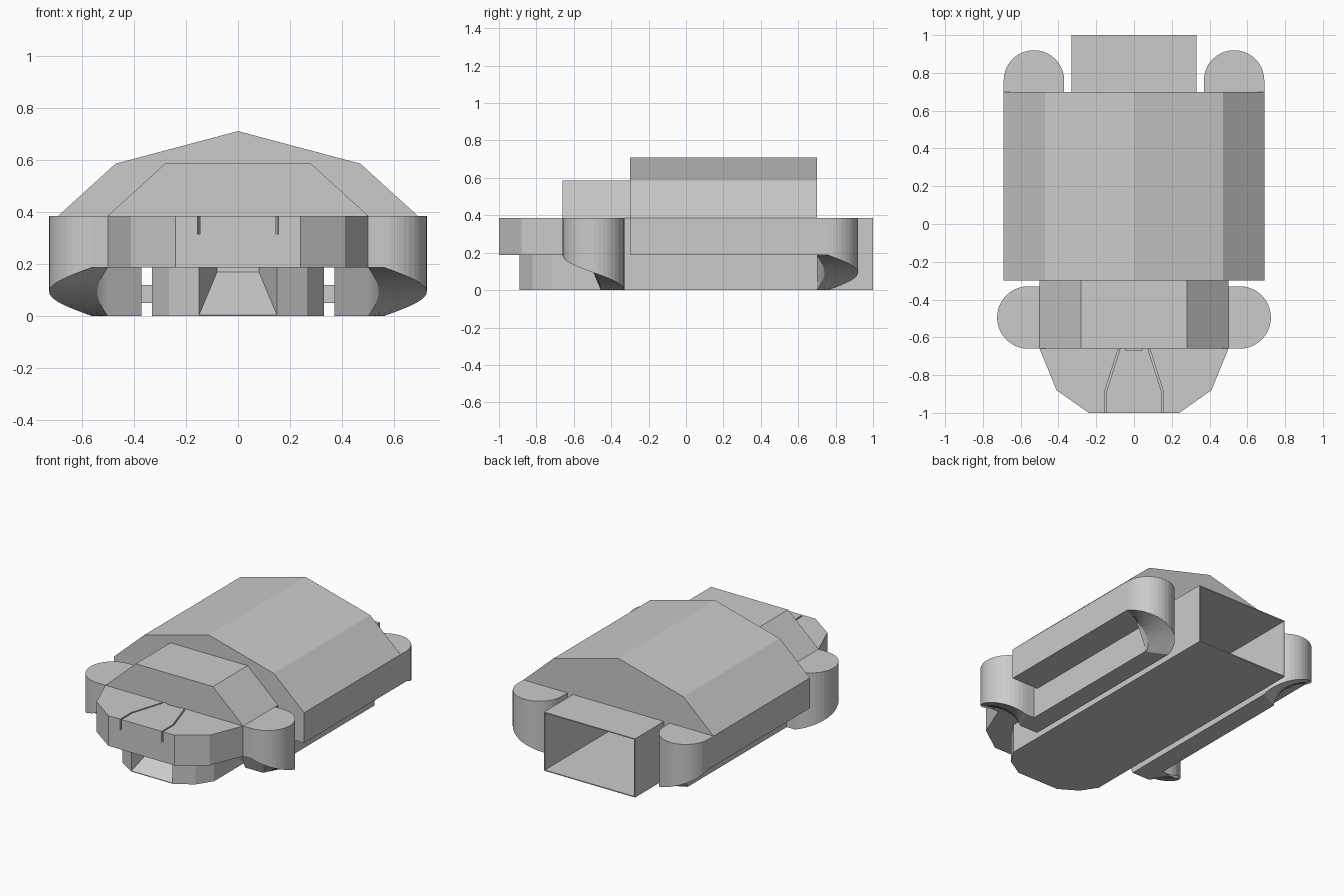
import bpy, bmesh, math

cube = bpy.data.objects.get("Cube")
if cube:
    bpy.data.objects.remove(cube)

grey = bpy.data.materials.new("plain_grey")
grey.use_nodes = True
grey.diffuse_color = (0.6, 0.6, 0.6, 1)
grey.node_tree.nodes["Principled BSDF"].inputs["Base Color"].default_value = grey.diffuse_color

BASE, DECK = 0.187, 0.385   # underside of the overhang, top of the side walls


def finish(name, bm):
    bmesh.ops.recalc_face_normals(bm, faces=bm.faces)
    mesh = bpy.data.meshes.new(name)
    bm.to_mesh(mesh)
    bm.free()
    mesh.materials.append(grey)
    obj = bpy.data.objects.new(name, mesh)
    bpy.context.collection.objects.link(obj)
    return obj


def hull(name, points):
    """Convex solid around a few points."""
    bm = bmesh.new()
    for p in points:
        bm.verts.new(p)
    bmesh.ops.convex_hull(bm, input=bm.verts[:])
    bmesh.ops.dissolve_limit(bm, angle_limit=0.001, verts=bm.verts[:], edges=bm.edges[:])
    return finish(name, bm)


def box(name, x0, x1, y0, y1, z0, z1):
    return hull(name, [(x, y, z) for x in (x0, x1) for y in (y0, y1) for z in (z0, z1)])


def mirrored(half):
    return half + [(-a, b) for a, b in half]


def along_y(name, half, y0, y1):
    return hull(name, [(x, y, z) for x, z in mirrored(half) for y in (y0, y1)])


def upright(name, half, z0, z1):
    return hull(name, [(x, y, z) for x, y in mirrored(half) for z in (z0, z1)])


def carve(obj, cutters):
    for c in cutters:
        c.hide_render = True
        m = obj.modifiers.new("cut", 'BOOLEAN')
        m.operation, m.solver, m.object = 'DIFFERENCE', 'EXACT', c
    bpy.context.view_layer.update()
    dg = bpy.context.evaluated_depsgraph_get()
    mesh = bpy.data.meshes.new_from_object(obj.evaluated_get(dg))
    obj.modifiers.clear()
    obj.data = mesh


def fender(name, place, r, steps=20):
    """Rounded pod whose underside is a half-turn spiral ramp."""
    bm = bmesh.new()
    outer, inner = [(0, r, BASE)], [(0, 0.04, BASE)]
    for i in range(steps + 1):
        t = i / steps
        a = math.pi * (0.5 - t)
        z = BASE * (1 - t)
        outer.append((0.06 + r * math.cos(a), r * math.sin(a), z))
        inner.append((0.04 * math.cos(a), 0.04 * math.sin(a), z))
    outer.append((0, -r, 0))
    inner.append((0, -0.04, 0))
    low = [bm.verts.new(place(*p)) for p in outer]
    core = [bm.verts.new(place(*p)) for p in inner]
    top = [bm.verts.new(place(u, v, DECK)) for u, v, z in outer]
    for i in range(len(low) - 1):
        bm.faces.new((low[i], low[i + 1], top[i + 1], top[i]))
        bm.faces.new((low[i], core[i], core[i + 1], low[i + 1]))
    bm.faces.new(top)
    # core end and the flat side against the body
    for i in range(len(core) // 2 - 1):
        j = len(core) - 1 - i
        bm.faces.new((core[i], core[i + 1], core[j - 1], core[j]))
    bm.faces.new((low[0], core[0], core[-1], low[-1], top[-1], top[0]))
    bmesh.ops.remove_doubles(bm, verts=bm.verts[:], dist=0.0001)
    finish(name, bm)


# upper body
main_hull = along_y("main_hull", [(0.69, BASE), (0.69, DECK), (0.47, 0.585), (0, 0.71)], -0.3, 0.7)
along_y("front_hood", [(0.5, BASE), (0.5, DECK), (0.28, 0.585)], -0.66, -0.3)
nose = upright("nose", [(0.5, -0.66), (0.41, -0.88), (0.24, -1)], BASE, DECK)

# lower body and rear bay
lower_hull = upright("lower_hull", [(0.33, 0.7), (0.33, -0.72), (0.265, -0.82), (0.15, -0.89)], 0, BASE)
rear_bay = box("rear_bay", -0.33, 0.33, 0.7, 1, 0, DECK)

# hollow bay, intake recess and hatch grooves
cavity = box("cavity_cutter", -0.324, 0.324, -0.28, 1.1, 0.006, DECK - 0.006)
recess = hull("recess_cutter", [(s * x, y, z) for s in (-1, 1) for x, y, z in
              ((0.15, -0.892, 0.003), (0.08, -0.66, 0.17), (0.15, -0.892, 0.3), (0.08, -0.66, 0.3))])
grooves = [box("groove_cutter", -0.045, 0.045, -0.668, -0.658, 0.31, 0.5)]
for s in (-1, 1):
    for (xa, ya), (xb, yb) in (((0.15, -1.1), (0.15, -0.88)), ((0.15, -0.885), (0.08, -0.665))):
        grooves.append(hull("groove_cutter", [(s * x + w, y, z) for x, y in ((xa, ya), (xb, yb))
                                              for w in (-0.005, 0.005) for z in (0.315, 0.5)]))
for part in (main_hull, rear_bay):
    carve(part, [cavity])
carve(lower_hull, [cavity, recess])
carve(nose, grooves)
for c in [cavity, recess] + grooves:
    bpy.data.objects.remove(c)

# side parts
for s, side in ((1, "left"), (-1, "right")):
    fender(f"{side}_front_fender", lambda u, v, z: (s * (0.5 + u), -0.495 - v, z), 0.165)
    fender(f"{side}_rear_fender", lambda u, v, z: (s * (0.53 + v), 0.7 + u, z), 0.16)
    hull(f"{side}_side_rail", [(s * x, y, z) for x in (0.37, 0.5)
                               for y, z in ((-0.535, BASE), (-0.455, 0), (0.7, 0), (0.7, BASE))])
    for i, (y0, y1) in enumerate(((-0.45, -0.28), (-0.12, 0.48))):
        box(f"{side}_rail_bridge_{i + 1}", s * 0.325, s * 0.375, y0, y1, 0.05, 0.12)
